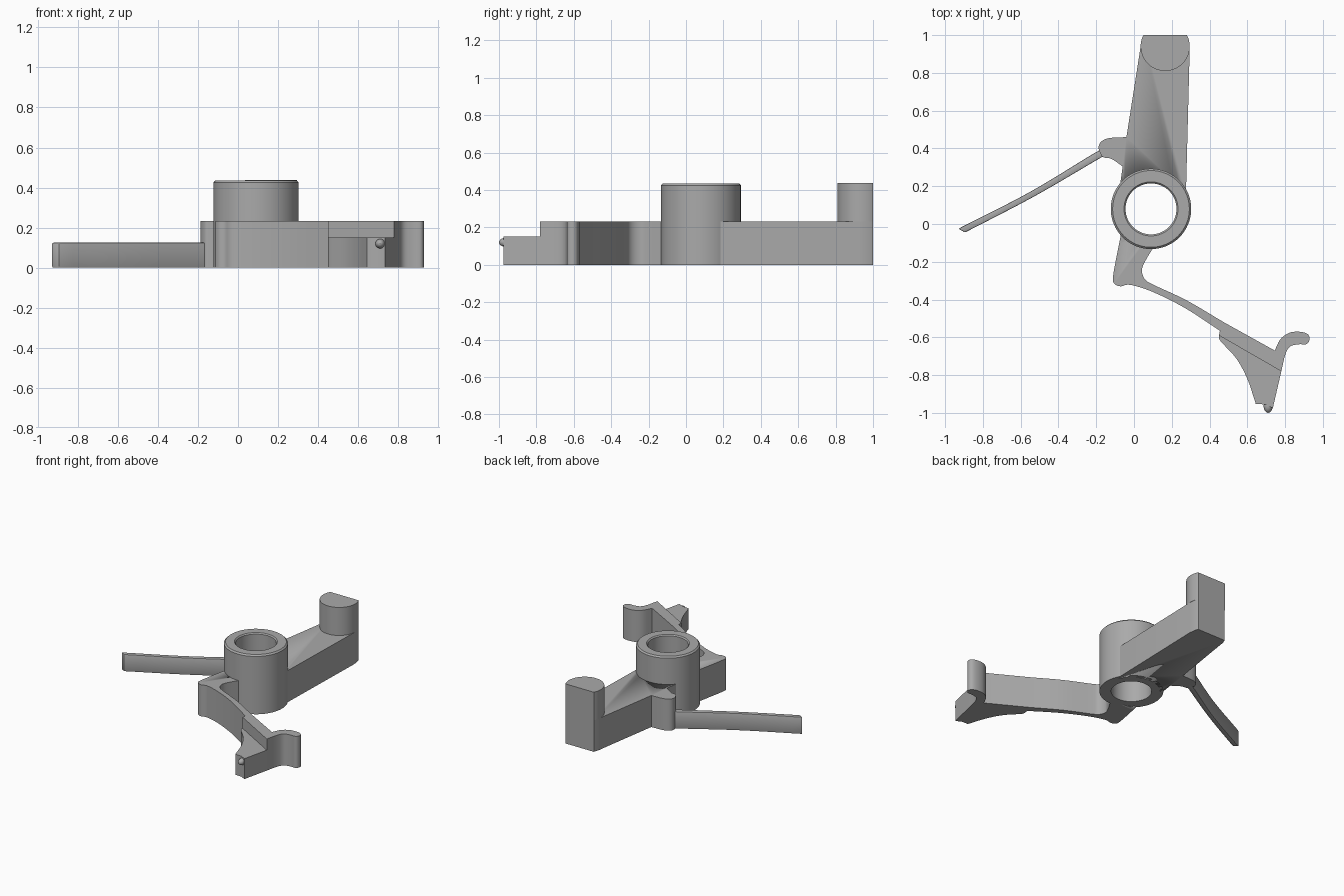
import bpy, bmesh, math
from mathutils import Vector

cube = bpy.data.objects.get("Cube")
if cube:
    bpy.data.objects.remove(cube, do_unlink=True)

grey = bpy.data.materials.new("grey plastic")
grey.use_nodes = True
GREY = (0.4, 0.4, 0.4, 1)
grey.diffuse_color = GREY
grey.node_tree.nodes["Principled BSDF"].inputs["Base Color"].default_value = GREY


def spline(points, steps=5):
    """Smooth open curve through the points."""
    p = [Vector(q) for q in points]
    p = [2 * p[0] - p[1]] + p + [2 * p[-1] - p[-2]]
    out = []
    for a, b, c, d in zip(p, p[1:], p[2:], p[3:]):
        for i in range(steps):
            t = i / steps
            out.append((2 * b + (c - a) * t + (2 * a - 5 * b + 4 * c - d) * t * t
                        + (3 * b - a - 3 * c + d) * t ** 3) / 2)
    return out + [p[-2]]


def arc(centre, r, start, end, n=32):
    angles = [math.radians(start + (end - start) * i / n) for i in range(n + 1)]
    return [(centre[0] + r * math.cos(a), centre[1] + r * math.sin(a)) for a in angles]


def activate(ob):
    bpy.ops.object.select_all(action='DESELECT')
    ob.select_set(True)
    bpy.context.view_layer.objects.active = ob


def finish(name, bm, bevel=0):
    bmesh.ops.recalc_face_normals(bm, faces=bm.faces)
    mesh = bpy.data.meshes.new(name)
    bm.to_mesh(mesh)
    bm.free()
    mesh.materials.append(grey)
    ob = bpy.data.objects.new(name, mesh)
    bpy.context.collection.objects.link(ob)
    activate(ob)
    if bevel:
        mod = ob.modifiers.new("soft edges", 'BEVEL')
        mod.width, mod.segments, mod.limit_method = bevel, 2, 'ANGLE'
        mod.angle_limit = math.radians(40)
        bpy.ops.object.modifier_apply(modifier=mod.name)
    bpy.ops.object.shade_smooth_by_angle(angle=math.radians(30))
    return ob


def plate(name, outline, z0, z1, bevel=0):
    """Extrude a flat outline between two heights."""
    bm = bmesh.new()
    face = bm.faces.new([bm.verts.new((q[0], q[1], z0)) for q in outline])
    top = bmesh.ops.extrude_face_region(bm, geom=[face])["geom"]
    bmesh.ops.translate(bm, vec=(0, 0, z1 - z0),
                        verts=[v for v in top if isinstance(v, bmesh.types.BMVert)])
    return finish(name, bm, bevel)


def clear_hub(ob):
    """Trim the part so that it ends inside the hub wall."""
    cutter = plate("hub_cutter", arc(HUB, 0.19, 0, 354, 59), -0.1, 0.6)
    mod = ob.modifiers.new("trim", 'BOOLEAN')
    mod.operation, mod.object, mod.solver = 'DIFFERENCE', cutter, 'EXACT'
    activate(ob)
    bpy.ops.object.modifier_apply(modifier=mod.name)
    bpy.data.objects.remove(cutter, do_unlink=True)


HUB = (0.09, 0.08)
DECK, STEP = 0.232, 0.15

# Hub: a ring section revolved around its axis
bm = bmesh.new()
section = [(0.135, 0), (0.213, 0), (0.213, 0.425), (0.203, 0.435), (0.143, 0.435), (0.135, 0.427)]
verts = [bm.verts.new((HUB[0] + r, HUB[1], z)) for r, z in section]
edges = [bm.edges.new((verts[i - 1], verts[i])) for i in range(len(verts))]
bmesh.ops.spin(bm, geom=verts + edges, cent=(*HUB, 0), axis=(0, 0, 1),
               angle=math.tau, steps=64, use_merge=True)
bmesh.ops.remove_doubles(bm, verts=bm.verts, dist=0.0005)
finish("hub", bm)

# Upper arm with the rounded side lug
lug = spline([(-0.04, 0.46), (-0.13, 0.455), (-0.175, 0.435), (-0.187, 0.4),
              (-0.165, 0.355), (-0.12, 0.345), (-0.06, 0.305)])
upper = ([(0.09, 0.1), (0.275, 0.16), (0.295, 0.93), (0.288, 0.98), (0.28, 1.0),
          (0.05, 1.0), (0.037, 0.96), (0.032, 0.92)] + lug + [(-0.075, 0.2)])
clear_hub(plate("upper_arm", upper, 0, DECK))

# Post with a flat back
half = math.degrees(math.acos(0.06 / 0.13))
plate("post", arc((0.165, 0.94), 0.13, 90 + half, 450 - half, 40), DECK, 0.438)

# Thin spring arm
spring = (spline([(-0.15, 0.4), (-0.21, 0.375), (-0.55, 0.17), (-0.93, -0.025)])
          + spline([(-0.895, -0.045), (-0.53, 0.145), (-0.2, 0.337), (-0.15, 0.365)]))
plate("spring_arm", spring, 0, 0.125, 0.005)

# Lower arm, curved link and hooked head
corner = spline([(-0.07, -0.06), (-0.11, -0.27), (-0.104, -0.315), (-0.07, -0.33),
                 (-0.02, -0.322), (0.1, -0.36), (0.27, -0.445), (0.455, -0.565)])
hook = spline([(0.745, -0.67), (0.775, -0.61), (0.82, -0.577), (0.87, -0.57),
               (0.915, -0.58), (0.93, -0.605), (0.915, -0.635), (0.87, -0.637),
               (0.825, -0.65), (0.8, -0.695), (0.78, -0.78)])
inner = spline([(0.475, -0.52), (0.28, -0.405), (0.11, -0.325), (0.06, -0.295),
                (0.042, -0.25), (0.055, -0.205), (0.105, -0.12)])
lower = corner + [(0.45, -0.59)] + hook[::-1] + inner + [(0.09, 0.0)]
clear_hub(plate("lower_arm", lower, 0, DECK))

# Lower foot beside the head
foot = (spline([(0.45, -0.59), (0.458, -0.62), (0.54, -0.71), (0.6, -0.82), (0.645, -0.953)])
        + [(0.695, -0.955), (0.735, -0.975), (0.78, -0.78)])
plate("foot", foot, 0, STEP)

# Small round-ended peg on the foot tip
bm = bmesh.new()
bmesh.ops.create_uvsphere(bm, u_segments=16, v_segments=10, radius=0.024)
bmesh.ops.scale(bm, vec=(1, 1.5, 1), verts=bm.verts)
bmesh.ops.translate(bm, vec=(0.71, -0.964, 0.12), verts=bm.verts)
finish("peg", bm)
